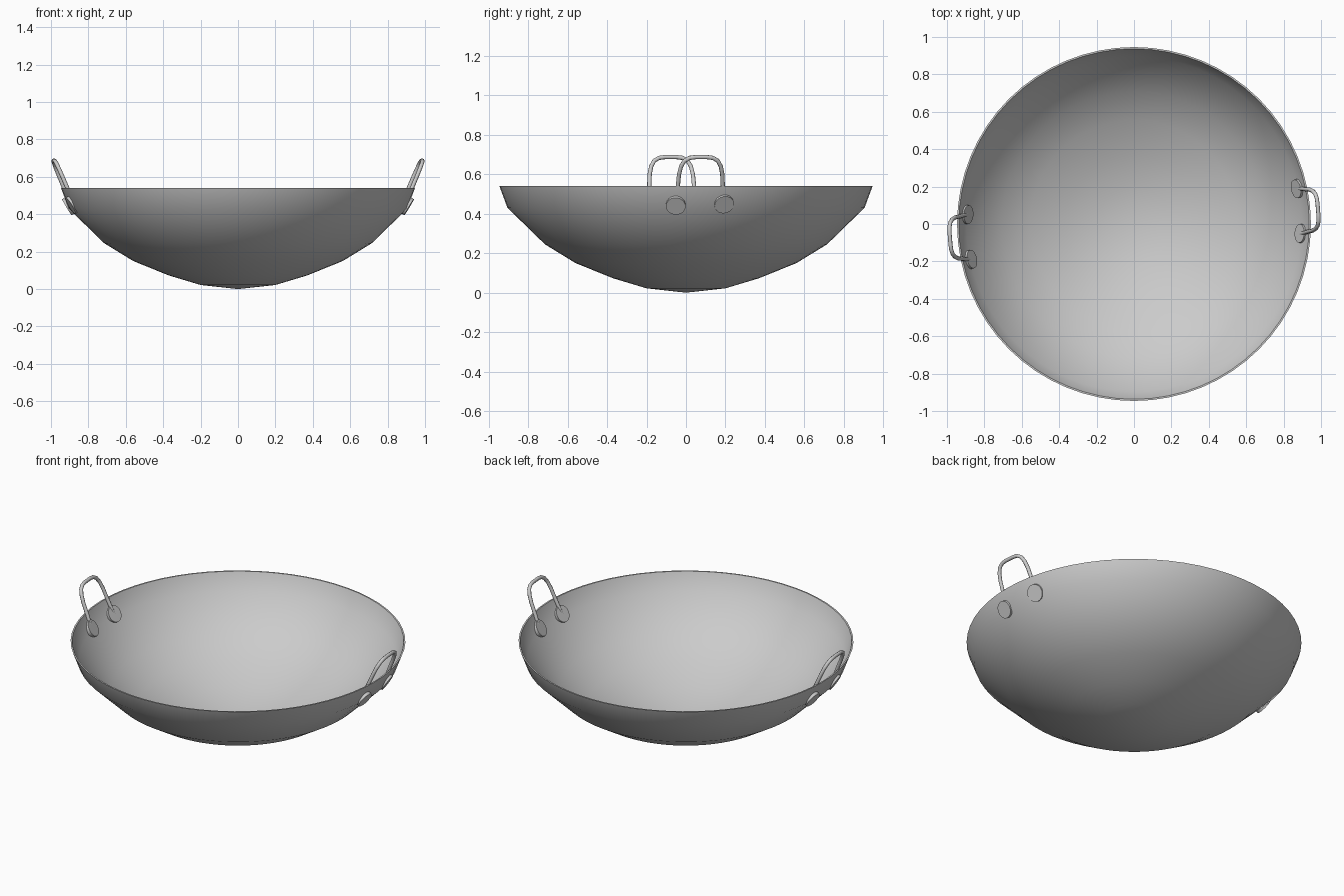
import bpy, bmesh, math
from mathutils import Matrix, Vector

if "Cube" in bpy.data.objects:
    bpy.data.objects.remove(bpy.data.objects["Cube"])

SEGMENTS = 64
TURN = math.radians(4.5)      # handles sit slightly round from the x axis


def finish(obj, angle=40):
    bpy.ops.object.select_all(action='DESELECT')
    obj.select_set(True)
    bpy.context.view_layer.objects.active = obj
    bpy.ops.object.shade_smooth_by_angle(angle=math.radians(angle))


def add_mesh(name, bm):
    bmesh.ops.recalc_face_normals(bm, faces=bm.faces)
    mesh = bpy.data.meshes.new(name)
    bm.to_mesh(mesh)
    bm.free()
    obj = bpy.data.objects.new(name, mesh)
    bpy.context.collection.objects.link(obj)
    finish(obj)
    return obj


# Bowl: thin double-walled profile spun around z
outer = [(0, 0.0), (0.2, 0.022), (0.37, 0.073), (0.56, 0.15),
         (0.715, 0.245), (0.905, 0.43), (0.946, 0.54)]
inner = [(0.937, 0.54), (0.896, 0.436), (0.708, 0.253), (0.555, 0.159),
         (0.367, 0.083), (0.198, 0.032), (0, 0.011)]
bm = bmesh.new()
verts = [bm.verts.new((r, 0, z)) for r, z in outer + inner]
edges = [bm.edges.new(pair) for pair in zip(verts, verts[1:])]
bmesh.ops.spin(bm, geom=verts + edges, cent=(0, 0, 0), axis=(0, 0, 1),
               angle=math.tau, steps=SEGMENTS, use_merge=True)
bmesh.ops.remove_doubles(bm, verts=bm.verts, dist=1e-5)
add_mesh("bowl", bm)


# Handle: bent rod leaning outwards, rising from inside the rim
def handle(name, turn):
    half = [(0.122, 0.45), (0.114, 0.54), (0.110, 0.60), (0.101, 0.64),
            (0.085, 0.668), (0.060, 0.683), (0.030, 0.687)]
    path = half + [(0, 0.687)] + [(-y, z) for y, z in reversed(half)]
    curve = bpy.data.curves.new(name, 'CURVE')
    curve.dimensions = '3D'
    curve.bevel_depth = 0.011
    curve.bevel_resolution = 2
    curve.use_fill_caps = True
    spline = curve.splines.new('POLY')
    spline.points.add(len(path) - 1)
    for point, (y, z) in zip(spline.points, path):
        point.co = (0.886 + (z - 0.45) * 0.425, y, z, 1)
    obj = bpy.data.objects.new(name, curve)
    bpy.context.collection.objects.link(obj)
    obj.rotation_euler.z = turn
    bpy.ops.object.select_all(action='DESELECT')
    obj.select_set(True)
    bpy.context.view_layer.objects.active = obj
    bpy.ops.object.convert(target='MESH')
    finish(bpy.context.object, 60)


# Rivet: flat disc through the wall, square to the bowl surface
def rivet(name, angle, z):
    bm = bmesh.new()
    bmesh.ops.create_cone(bm, cap_ends=True, segments=24, radius1=0.05,
                          radius2=0.05, depth=0.036)
    place = (Matrix.Rotation(angle, 4, 'Z')
             @ Matrix.Translation(Vector((0.901, 0, z)))
             @ Matrix.Rotation(math.radians(121), 4, 'Y'))
    bmesh.ops.transform(bm, matrix=place, verts=bm.verts)
    add_mesh(name, bm)


for side, turn in (("right", TURN), ("left", TURN + math.pi)):
    handle("handle_" + side, turn)
    for n, (sign, z) in enumerate(((-1, 0.447), (1, 0.454))):
        rivet(f"rivet_{side}_{n + 1}", turn + sign * math.asin(0.12 / 0.89), z)
